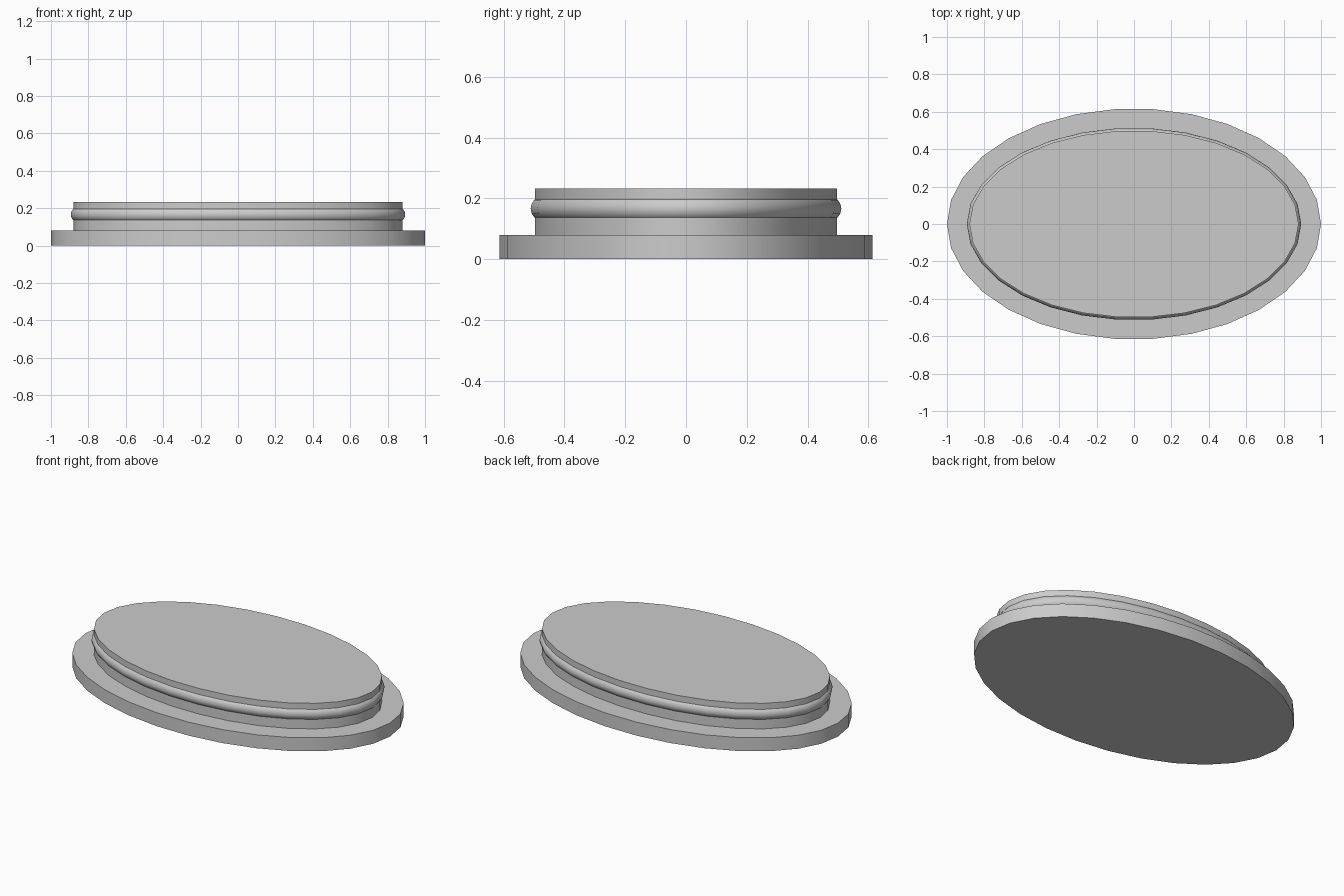
import bpy
import bmesh
import math

SIDES = 30

cube = bpy.data.objects.get("Cube")
if cube:
    bpy.data.objects.remove(cube, do_unlink=True)

# Single plain grey
grey = bpy.data.materials.new("light_grey")
grey.use_nodes = True
colour = (0.6, 0.6, 0.6, 1)
grey.diffuse_color = colour
grey.node_tree.nodes["Principled BSDF"].inputs["Base Color"].default_value = colour


def loft(name, rings, closed=False):
    """Join elliptical rings (rx, ry, z); cap the ends or close into a loop."""
    bm = bmesh.new()
    loops = []
    for rx, ry, z in rings:
        angles = [math.tau * i / SIDES for i in range(SIDES)]
        loops.append([bm.verts.new((rx * math.cos(a), ry * math.sin(a), z)) for a in angles])
    pairs = list(zip(loops, loops[1:]))
    if closed:
        pairs.append((loops[-1], loops[0]))
    else:
        bm.faces.new(loops[0])
        bm.faces.new(loops[-1])
    for low, high in pairs:
        for i in range(SIDES):
            j = (i + 1) % SIDES
            bm.faces.new((low[i], low[j], high[j], high[i]))
    bmesh.ops.recalc_face_normals(bm, faces=bm.faces)
    mesh = bpy.data.meshes.new(name)
    bm.to_mesh(mesh)
    bm.free()
    mesh.materials.append(grey)
    obj = bpy.data.objects.new(name, mesh)
    bpy.context.collection.objects.link(obj)
    bpy.ops.object.select_all(action='DESELECT')
    obj.select_set(True)
    bpy.context.view_layer.objects.active = obj
    bpy.ops.object.shade_smooth_by_angle(angle=math.radians(30))
    return obj


# Wide foot and narrower raised plug
loft("base_flange", [(1, 0.617, 0), (1, 0.617, 0.08)])
loft("raised_plug", [(0.88, 0.5, 0.08), (0.88, 0.5, 0.232)])

# Round sealing ring, half sunk into the plug wall
radius = 0.04
profile = [math.tau * k / 16 for k in range(16)]
loft("sealing_ring",
     [(0.854 + radius * math.cos(t), 0.474 + radius * math.cos(t),
       0.166 + radius * math.sin(t)) for t in profile], closed=True)
